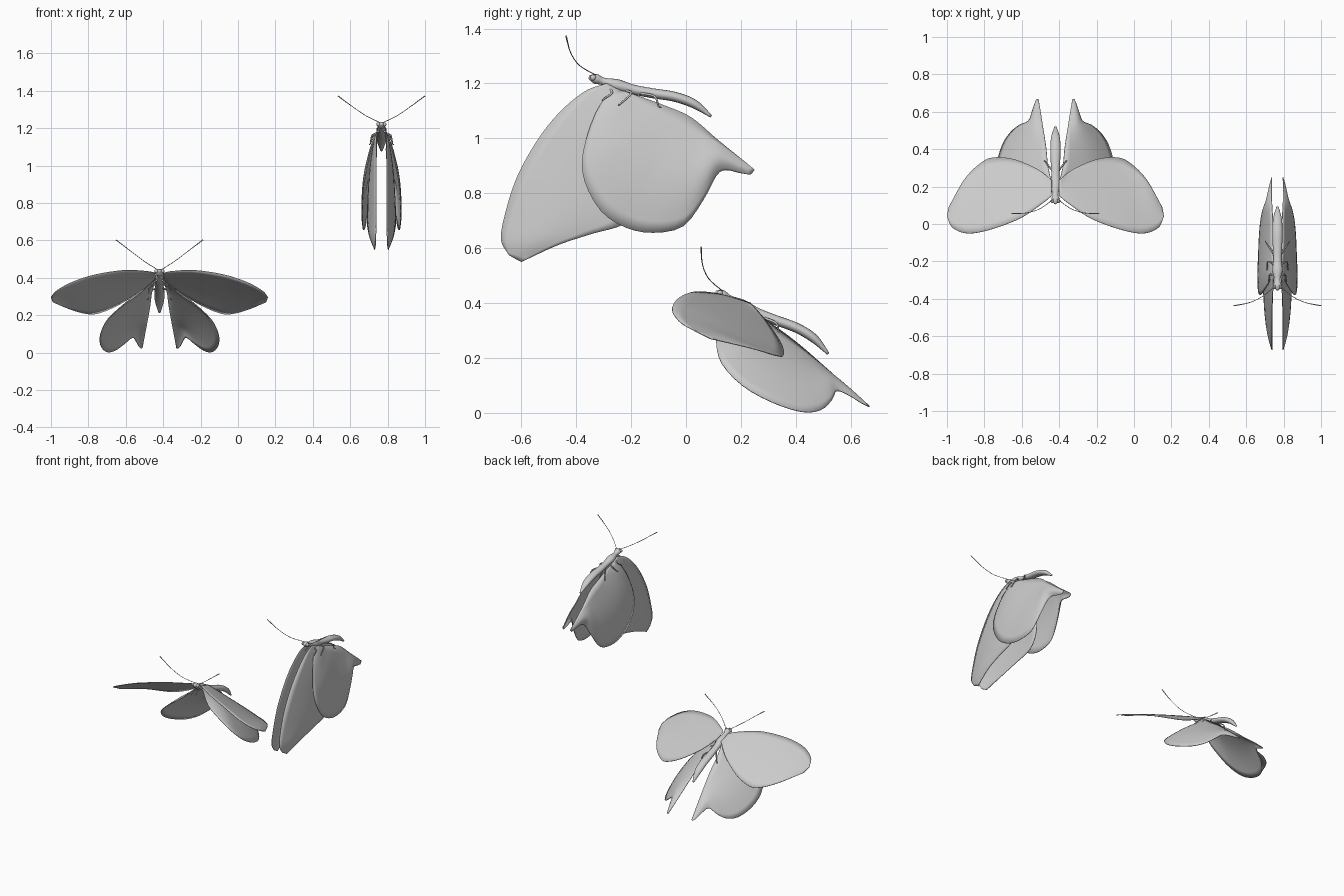
import bpy, bmesh
from math import sin, cos, pi, radians
from mathutils import Vector

if "Cube" in bpy.data.objects:
    bpy.data.objects.remove(bpy.data.objects["Cube"])


def spline(pts, n):
    """Catmull-Rom through pts, n+1 samples evenly spread over the point index."""
    p = [Vector(q) for q in pts]
    p = [2 * p[0] - p[1]] + p + [2 * p[-1] - p[-2]]
    out = []
    for k in range(n + 1):
        s = k / n * (len(pts) - 1)
        i = min(int(s), len(pts) - 2)
        t = s - i
        a, b, c, d = p[i:i + 4]
        out.append(0.5 * (2 * b + (c - a) * t + (2 * a - 5 * b + 4 * c - d) * t * t
                          + (3 * b - a - 3 * c + d) * t ** 3))
    return out


def finish(bm, name, loc, rot=0.0, mirror=False, thick=0.0):
    bmesh.ops.recalc_face_normals(bm, faces=bm.faces)
    for f in bm.faces:
        f.smooth = True
    me = bpy.data.meshes.new(name)
    bm.to_mesh(me)
    bm.free()
    ob = bpy.data.objects.new(name, me)
    bpy.context.collection.objects.link(ob)
    ob.location = loc
    ob.rotation_euler.x = rot
    if thick:
        m = ob.modifiers.new("thickness", 'SOLIDIFY')
        m.thickness = thick
        m.offset = 0
    if mirror:
        m = ob.modifiers.new("mirror", 'MIRROR')
        m.use_mirror_merge = False
    return ob


def skin(bm, rows, closed):
    vs = [[bm.verts.new(p) for p in r] for r in rows]
    m = len(rows[0])
    for a, b in zip(vs, vs[1:]):
        for j in range(m if closed else m - 1):
            k = (j + 1) % m
            bm.faces.new((a[j], a[k], b[k], b[j]))
    if closed:
        bm.faces.new(vs[0])
        bm.faces.new(vs[-1])


def wing(name, x, lead, trail, bulge):
    """Surface between the leading and trailing edge, cambered along bulge."""
    n, m = 36, 10
    bulge = Vector(bulge)
    rows = []
    for k, (a, b) in enumerate(zip(spline(lead, n), spline(trail, n))):
        w = max(sin(pi * k / n), 0) ** 0.7
        rows.append([a.lerp(b, j / m) + bulge * w * sin(pi * j / m) for j in range(m + 1)])
    bm = bmesh.new()
    skin(bm, rows, False)
    finish(bm, name, (x, 0, 0), mirror=True, thick=0.004)


def tube(bm, pts, radii, n=16, sides=8):
    """Swept oval tube; radii are (width, height) pairs."""
    path = spline(pts, n)
    rad = spline([(w, h, 0) for w, h in radii], n)
    rows = []
    for i, p in enumerate(path):
        d = (path[min(i + 1, n)] - path[max(i - 1, 0)]).normalized()
        side = d.cross(Vector((0, 0, 1))).normalized()
        up = side.cross(d)
        w, h = max(rad[i].x, .0008), max(rad[i].y, .0008)
        rows.append([p + side * w * cos(2 * pi * j / sides) + up * h * sin(2 * pi * j / sides)
                     for j in range(sides)])
    skin(bm, rows, True)


def insect(prefix, head, tilt):
    """Body, eyes, antennae and legs, measured from the head centre."""
    rot = radians(tilt)
    bm = bmesh.new()
    tube(bm, [(0, -.024, .008), (0, 0, .002), (0, .03, -.008), (0, .08, -.022), (0, .14, -.038),
              (0, .21, -.051), (0, .29, -.064), (0, .36, -.09), (0, .422, -.135)],
         [(.006, .006), (.022, .018), (.015, .014), (.027, .022), (.022, .018),
          (.025, .018), (.027, .018), (.023, .016), (.006, .005)], 48, 16)
    finish(bm, prefix + "_body", head, rot)

    bm = bmesh.new()
    bmesh.ops.create_uvsphere(bm, u_segments=12, v_segments=8, radius=.011)
    bmesh.ops.translate(bm, verts=bm.verts, vec=(.016, -.008, .006))
    finish(bm, prefix + "_eyes", head, rot, True)

    bm = bmesh.new()
    tube(bm, [(.008, .002, .015), (.08, -.057, .05), (.15, -.09, .097), (.233, -.107, .158)],
         [(.002, .002), (.0018, .0018), (.0018, .0018), (.003, .003)], 24)
    finish(bm, prefix + "_antennae", head, rot, True)

    bm = bmesh.new()
    for leg in ([(.012, .05, -.03), (.04, .06, -.05), (.046, .03, -.072), (.05, .025, -.078)],
                [(.012, .11, -.04), (.05, .13, -.052), (.055, .09, -.09), (.062, .085, -.094)],
                [(.012, .16, -.05), (.05, .215, -.062), (.06, .23, -.098), (.066, .24, -.102)]):
        tube(bm, leg, [(.005, .005), (.004, .004), (.003, .003), (.002, .002)], 12, 6)
    finish(bm, prefix + "_legs", head, rot, True)


# Gliding butterfly, wings spread
XA = -.42
insect("gliding", (XA, .13, .428), -11)
wing("gliding_forewings", XA,
     [(.02, .15, .425), (.07, .11, .435), (.19, .03, .44), (.35, -.03, .415),
      (.47, -.05, .375), (.55, -.02, .33), (.58, .04, .295)],
     [(.02, .235, .40), (.10, .295, .33), (.22, .345, .255), (.33, .355, .21),
      (.40, .325, .21), (.485, .24, .235), (.57, .09, .27)],
     (0, 0, .012))
wing("gliding_hindwings", XA,
     [(.02, .17, .40), (.10, .12, .32), (.19, .11, .255), (.275, .13, .18), (.315, .205, .10),
      (.315, .31, .04), (.285, .42, .004), (.24, .49, .01), (.19, .53, .045), (.145, .55, .08),
      (.125, .60, .06), (.112, .64, .035), (.10, .668, .022)],
     [(.02, .22, .39), (.04, .31, .325), (.05, .41, .25), (.068, .53, .145), (.09, .665, .026)],
     (.015, 0, .018))

# Upper butterfly, wings swept down
XB = .767
insect("upper", (XB, -.33, 1.215), 0)
wing("upper_forewings", XB,
     [(.02, -.29, 1.20), (.025, -.37, 1.17), (.028, -.46, 1.095), (.028, -.54, .995),
      (.028, -.615, .86), (.028, -.66, .72), (.03, -.673, .63), (.032, -.645, .575)],
     [(.02, -.23, 1.17), (.04, -.16, 1.05), (.06, -.13, .90), (.07, -.15, .77),
      (.075, -.22, .69), (.07, -.35, .65), (.06, -.47, .61), (.036, -.60, .55)],
     (.018, 0, 0))
wing("upper_hindwings", XB,
     [(.02, -.27, 1.18), (.055, -.33, 1.09), (.085, -.375, .95), (.10, -.37, .845),
      (.105, -.31, .735), (.10, -.22, .675), (.095, -.12, .656), (.085, -.01, .68),
      (.07, .065, .78), (.05, .11, .865), (.04, .145, .885), (.033, .195, .875), (.03, .235, .868)],
     [(.02, -.22, 1.17), (.025, -.08, 1.12), (.025, .02, 1.075), (.03, .12, .99), (.03, .25, .885)],
     (.03, 0, 0))
